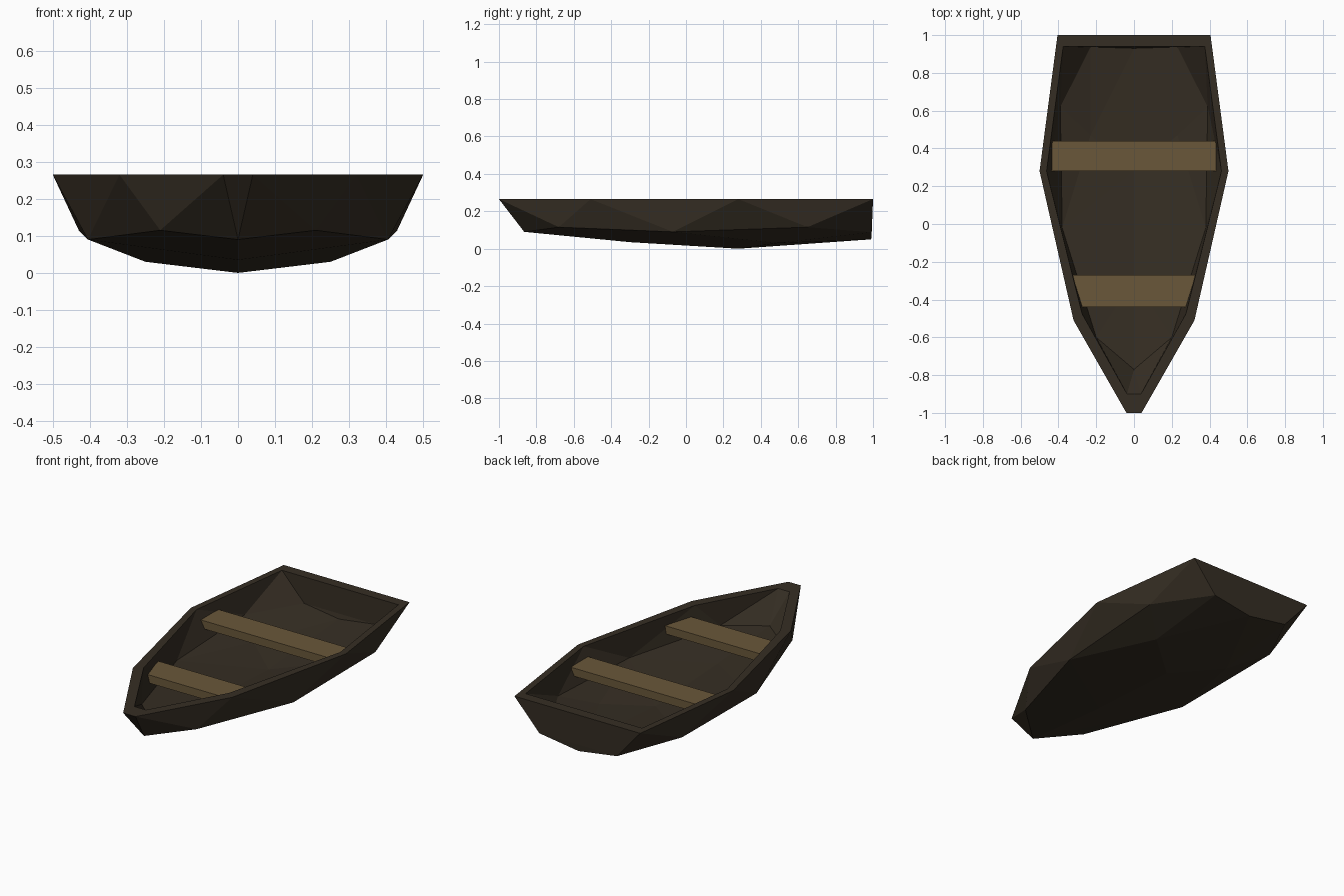
import bpy
import bmesh

cube = bpy.data.objects.get("Cube")
if cube:
    bpy.data.objects.remove(cube, do_unlink=True)


def make_material(name, color):
    mat = bpy.data.materials.new(name)
    mat.use_nodes = True
    mat.diffuse_color = (*color, 1)
    mat.node_tree.nodes["Principled BSDF"].inputs["Base Color"].default_value = (*color, 1)
    return mat


dark_wood = make_material("dark wood", (0.036, 0.027, 0.017))
light_wood = make_material("light wood", (0.143, 0.096, 0.042))


def add_object(name, bm, mat):
    mesh = bpy.data.meshes.new(name)
    bm.to_mesh(mesh)
    bm.free()
    mesh.materials.append(mat)
    obj = bpy.data.objects.new(name, mesh)
    bpy.context.collection.objects.link(obj)
    return obj


def add_shell(bm, half_points, inward=False):
    """Faceted open-topped shell wrapped around mirrored points."""
    points = set(half_points) | {(-x, y, z) for x, y, z in half_points}
    verts = [bm.verts.new(p) for p in sorted(points)]
    result = bmesh.ops.convex_hull(bm, input=verts)
    spare = [v for v in result["geom_interior"] if isinstance(v, bmesh.types.BMVert)]
    bmesh.ops.delete(bm, geom=spare, context='VERTS')
    faces = [f for f in bm.faces if any(v in f.verts for v in verts if v.is_valid)]
    bmesh.ops.recalc_face_normals(bm, faces=faces)
    lid = [f for f in faces if f.normal.z > 0.99]
    walls = [f for f in faces if f not in lid]
    bmesh.ops.delete(bm, geom=lid, context='FACES')
    if inward:
        bmesh.ops.reverse_faces(bm, faces=walls)


RIM = 0.265
outer_points = [
    # gunwale
    (0.04, -1.0, RIM), (0.32, -0.51, RIM), (0.5, 0.28, RIM), (0.405, 1.0, RIM),
    # chine, bow to stern
    (0, -0.865, 0.09), (0.21, -0.68, 0.115), (0.405, -0.07, 0.09),
    (0.43, 0.65, 0.115), (0.25, 0.993, 0.088),
    # bottom
    (0, -0.3, 0.035), (0.25, 0.49, 0.03), (0, 0.28, 0), (0, 0.99, 0.05),
]
inner_points = [
    # inner gunwale
    (0.037, -0.9, RIM), (0.275, -0.475, RIM), (0.463, 0.28, RIM), (0.375, 0.94, RIM),
    # floor edge, bow to stern
    (0, -0.77, 0.107), (0.2, -0.6, 0.12), (0.38, -0.02, 0.105),
    (0.39, 0.62, 0.125), (0.23, 0.937, 0.113),
    # floor
    (0, -0.29, 0.07), (0.23, 0.47, 0.065), (0, 0.28, 0.04), (0, 0.93, 0.085),
]

# Hull: outer and inner shells joined along the gunwale
bm = bmesh.new()
add_shell(bm, outer_points)
add_shell(bm, inner_points, inward=True)
bmesh.ops.bridge_loops(bm, edges=[e for e in bm.edges if e.is_boundary])
bmesh.ops.recalc_face_normals(bm, faces=bm.faces)
add_object("hull", bm, dark_wood)


def add_seat(name, y_front, y_back, half_front, half_back):
    """Plank tapered in plan to follow the hull sides."""
    bm = bmesh.new()
    bmesh.ops.create_cube(bm, size=2)
    for v in bm.verts:
        at_front, at_top = v.co.y < 0, v.co.z > 0
        v.co.x *= (half_front if at_front else half_back) * (1 if at_top else 0.96)
        v.co.y = y_front if at_front else y_back
        v.co.z = 0.212 if at_top else 0.165
    add_object(name, bm, light_wood)


# Seats
add_seat("front_seat", -0.44, -0.27, 0.285, 0.333)
add_seat("rear_seat", 0.28, 0.44, 0.448, 0.437)
